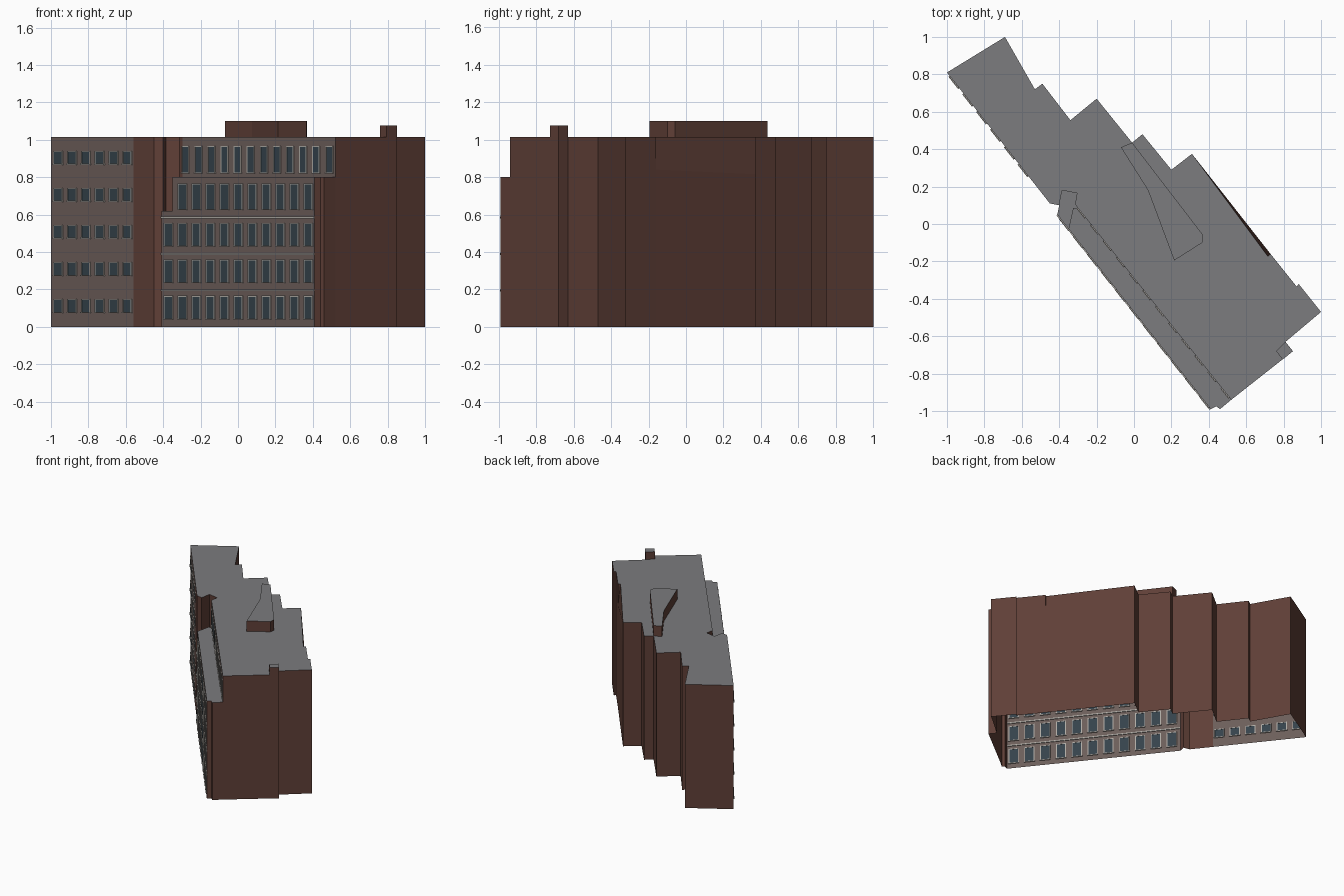
import bpy
from mathutils import Vector

if "Cube" in bpy.data.objects:
    bpy.data.objects.remove(bpy.data.objects["Cube"])


def material(name, r, g, b):
    m = bpy.data.materials.new(name)
    m.diffuse_color = (r, g, b, 1)
    m.use_nodes = True
    m.node_tree.nodes["Principled BSDF"].inputs["Base Color"].default_value = m.diffuse_color
    return m


BRICK = material("brick", 0.115, 0.05, 0.038)
STONE = material("facade_stone", 0.15, 0.112, 0.102)
ROOF = material("roof_grey", 0.2, 0.2, 0.21)
GLASS = material("glass", 0.035, 0.055, 0.07)
TRIM = material("trim", 0.42, 0.4, 0.37)


def build(name, faces, mat):
    verts, index, polys = [], {}, []
    for f in faces:
        poly = []
        for p in f:
            k = tuple(round(c, 5) for c in p)
            if k not in index:
                index[k] = len(verts)
                verts.append(k)
            poly.append(index[k])
        polys.append(poly)
    me = bpy.data.meshes.new(name)
    me.from_pydata(verts, [], polys)
    me.materials.append(mat)
    ob = bpy.data.objects.new(name, me)
    bpy.context.collection.objects.link(ob)
    return ob


def walls(path, z0, z1):
    """Vertical faces along a path; outside is on the right."""
    return [[(*a, z0), (*b, z0), (*b, z1), (*a, z1)] for a, b in zip(path, path[1:])]


def cap(path, z):
    return [[(*p, z) for p in path]]


def bar(a, b, x, w, z0, z1, d):
    """Box straddling the wall line a-b, centred at x, w wide along the wall."""
    a, b = Vector(a), Vector(b)
    u = (b - a).normalized()
    n = Vector((u.y, -u.x)) * d
    c = a + (b - a) * ((x - a.x) / (b.x - a.x))
    l, r = c - u * w / 2, c + u * w / 2
    ring = [tuple(p) for p in (l + n, r + n, r - n, l - n)]
    return walls(ring + ring[:1], z0, z1) + cap(ring, z1) + cap(ring[::-1], z0)


def windows(name, a, b, x0, x1, count, w, rows, h):
    glass, trim = [], []
    slope = (Vector(b) - Vector(a)).normalized().x
    t = 0.006
    for z in rows:
        for i in range(count):
            x = x0 + (x1 - x0) * i / (count - 1)
            glass += bar(a, b, x, w, z, z + h, 0.003)
            for s in (-1, 1):
                trim += bar(a, b, x + s * w / 2 * slope, t, z, z + h, 0.005)
            trim += bar(a, b, x, w + t, z + h, z + h + t, 0.005)
            trim += bar(a, b, x, w + 2 * t, z - t, z, 0.008)
    build(name + "_glass", glass, GLASS)
    build(name + "_frames", trim, TRIM)


# Key plan points
H, TERRACE, LOW = 1.015, 0.8, 0.62
L0, L1, L2 = (-1, 0.81), (-0.56, 0.25), (-0.45, 0.11)
W, A, B = (-0.40, 0.10), (-0.41, 0.05), (-0.35, -0.026)
P1, P2, S = (-0.385, 0.18), (-0.305, 0.165), (-0.315, 0.105)
C, D = (-0.325, 0.085), (-0.297, 0.082)
F, G = (0.41, -0.99), (0.52, -0.94)
end = [F, (0.44, -0.975), (0.46, -0.99), G]
M, N, K = (0.73, -0.16), (0.31, 0.375), (0.715, -0.172)
side = [G, (0.85, -0.68), (0.81, -0.63), (1, -0.47), (0.88, -0.32), (0.87, -0.335), M]
rear = [N, (0.2, 0.29), (0.045, 0.48), (-0.01, 0.435), (-0.2, 0.67), (-0.34, 0.555),
        (-0.49, 0.75), (-0.53, 0.72), (-0.69, 1.0), L0]
recess = [L2, W, P1, P2, S, D]

# Stone street facades
build("left_wing_facade", walls([L0, L1], 0, H), STONE)
build("main_facade", walls([A, B], 0, LOW) + walls([B, F], 0, TERRACE), STONE)
build("setback_facade", walls([D, G], TERRACE, H), STONE)

# Brick walls
build("end_and_rear_walls", walls(end, 0, TERRACE) + walls(side, 0, H) + walls(rear, 0, H), BRICK)
build("entry_walls", walls([L1, L2, W], 0, H) + walls([W, A], 0, LOW), BRICK)
build("recess_walls", walls([W, P1, P2, S, D], LOW, H) + walls([D, C, B], LOW, TERRACE), BRICK)

# Back wall whose top leans slightly inward
m, n = (*M, 0.84), (*N, 0.815)
build("leaning_back_wall", [[(*M, 0), (*N, 0), n, m], [m, n, (*N, H), (*K, H)],
                            [(*M, H), m, (*K, H)]], BRICK)

# Roofs
build("main_roof", cap([L1] + recess + side + [K] + rear, H), ROOF)
build("terrace_roof", cap([D, C, B] + end, TERRACE), ROOF)
build("corner_roof", cap([W, A, B, C, D, S, P2, P1], LOW), ROOF)

# Rooftop plant room and chimney
for name, ring, top in (
    ("plant_room", [(-0.07, 0.41), (0.075, 0.18), (0.215, -0.195), (0.365, -0.10),
                    (0.37, -0.06), (-0.01, 0.435)], 1.10),
    ("chimney", [(0.76, -0.68), (0.795, -0.725), (0.85, -0.68), (0.81, -0.63)], 1.075),
):
    build(name + "_walls", walls(ring + ring[:1], H, top), BRICK)
    build(name + "_roof", cap(ring, top), ROOF)

# Windows
windows("left_wing_windows", L0, L1, -0.96, -0.59, 6, 0.072,
        [0.08 + 0.198 * i for i in range(5)], 0.062)
windows("main_windows", A, F, -0.37, 0.378, 11, 0.07, [0.045, 0.24, 0.435], 0.115)
windows("fourth_floor_windows", A, F, -0.295, 0.378, 10, 0.07, [0.63], 0.13)
windows("top_floor_windows", D, G, -0.28, 0.49, 12, 0.056, [0.825], 0.135)

# Ledges between floors
length = (Vector(F) - Vector(A)).length
build("floor_ledges", [f for z in (0.195, 0.39, 0.585)
                       for f in bar(A, F, 0, length, z - 0.005, z + 0.005, 0.006)], TRIM)
